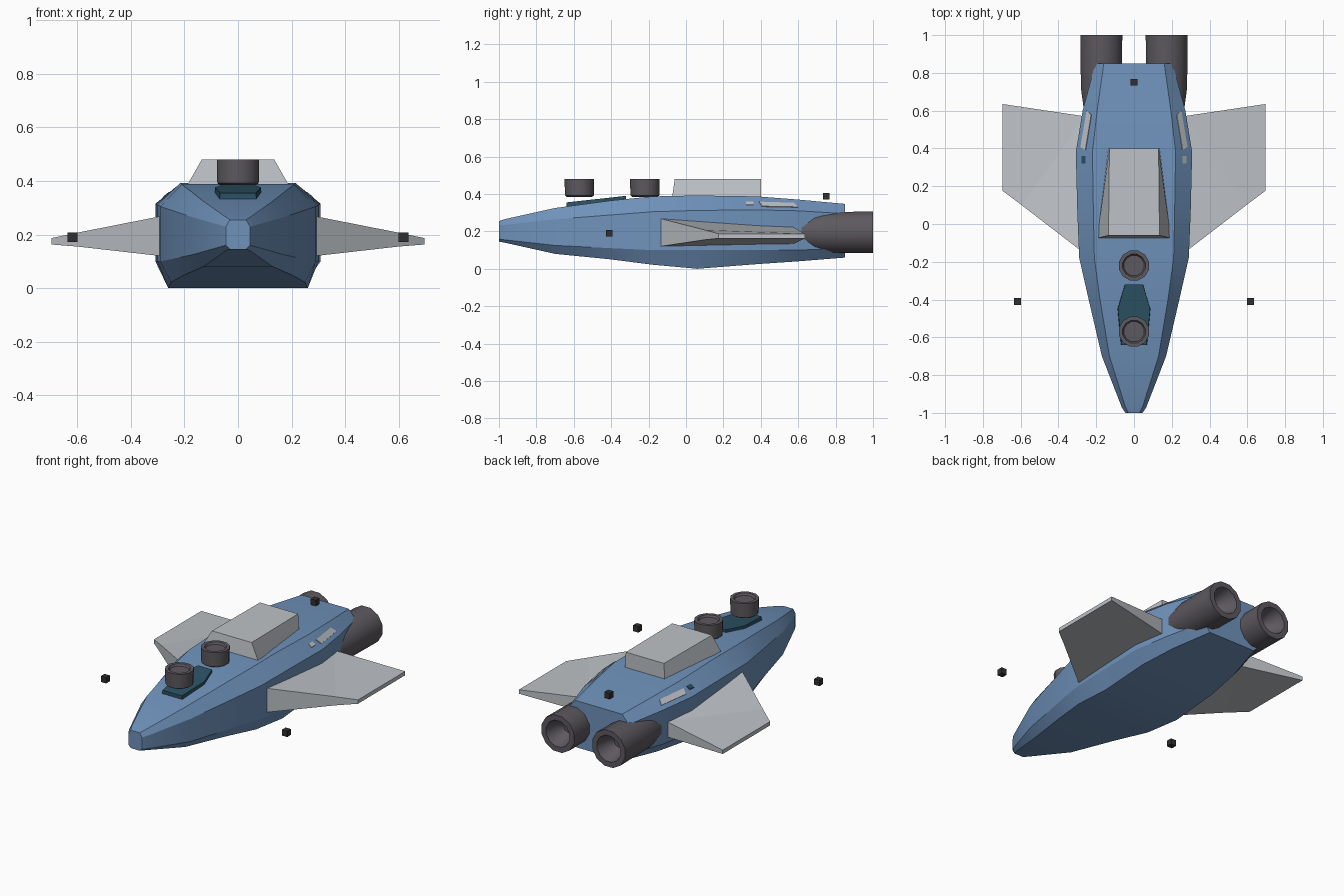
import bpy, bmesh, math
from mathutils import Vector

cube = bpy.data.objects.get("Cube")
if cube:
    bpy.data.objects.remove(cube, do_unlink=True)


def material(name, rgb):
    m = bpy.data.materials.new(name)
    m.use_nodes = True
    m.diffuse_color = (*rgb, 1)
    m.node_tree.nodes["Principled BSDF"].inputs["Base Color"].default_value = (*rgb, 1)
    return m


BLUE = material("hull_blue", (0.16, 0.29, 0.50))
LIGHT = material("light_grey", (0.51, 0.54, 0.57))
DARK = material("engine_grey", (0.11, 0.10, 0.115))
TEAL = material("glass_teal", (0.025, 0.085, 0.13))
BLACK = material("sensor_black", (0.03, 0.03, 0.032))


def build(name, verts, faces, mat, smooth=None):
    mesh = bpy.data.meshes.new(name)
    mesh.from_pydata([tuple(v) for v in verts], [], faces)
    bm = bmesh.new()
    bm.from_mesh(mesh)
    bmesh.ops.recalc_face_normals(bm, faces=bm.faces)
    bm.to_mesh(mesh)
    bm.free()
    mesh.materials.append(mat)
    ob = bpy.data.objects.new(name, mesh)
    bpy.context.collection.objects.link(ob)
    if smooth:
        bpy.ops.object.select_all(action='DESELECT')
        ob.select_set(True)
        bpy.context.view_layer.objects.active = ob
        bpy.ops.object.shade_smooth_by_angle(angle=math.radians(smooth))
    return ob


def loft(name, rings, mat, smooth=None):
    """Skin a list of equal-length closed rings and cap both ends."""
    n = len(rings[0])
    verts = [p for r in rings for p in r]
    faces = [(i * n + j, i * n + (j + 1) % n, (i + 1) * n + (j + 1) % n, (i + 1) * n + j)
             for i in range(len(rings) - 1) for j in range(n)]
    faces += [tuple(range(n)), tuple(range(len(verts) - n, len(verts)))]
    return build(name, verts, faces, mat, smooth)


def lathe(name, centre, axis, profile, sides, mat):
    """Turn (distance, radius) pairs around the y or z axis."""
    rings = []
    for d, r in profile:
        ring = []
        for k in range(sides):
            a = math.tau * (k + 0.5) / sides
            u, v = r * math.cos(a), r * math.sin(a)
            ring.append(Vector(centre) + Vector((u, d, v) if axis == 'y' else (u, v, d)))
        rings.append(ring)
    return loft(name, rings, mat, 40)


# Hull: y, top half width, top z, side half width, upper z, lower z, bottom half width, bottom z
STATIONS = [
    (-1.0, .03, .255, .045, .23, .16, .03, .145),
    (-.97, .045, .265, .065, .235, .155, .045, .14),
    (-.70, .13, .325, .17, .265, .125, .13, .08),
    (-.40, .18, .365, .24, .288, .11, .2, .05),
    (-.18, .21, .387, .29, .305, .1, .25, .022),
    (.06, .215, .392, .30, .312, .1, .26, 0),
    (.38, .22, .387, .308, .315, .1, .255, .025),
    (.60, .195, .37, .272, .31, .1, .225, .04),
    (.85, .16, .347, .205, .295, .11, .16, .06),
]
hull_rings = []
for y, tw, tz, w, uz, lz, bw, bz in STATIONS:
    half = [(tw, tz), (w, uz), (w, lz), (bw, bz)]
    hull_rings.append([(x, y, z) for x, z in half] + [(-x, y, z) for x, z in reversed(half)])
loft("hull", hull_rings, BLUE, 15)

# Roof box: straight back, flared skirt at the front
roof = [(s * x, y, z) for x, y, z in
        ((.13, .4, .48), (.135, -.06, .48), (.195, -.075, .375), (.135, .4, .375)) for s in (1, -1)]
build("roof_box", roof,
      [(0, 1, 3, 2), (2, 3, 5, 4), (0, 2, 4, 6), (1, 7, 5, 3), (0, 6, 7, 1), (4, 5, 7, 6)], LIGHT)

# Cockpit glass: six-sided raised pane
outline = [(.05, -.32), (.09, -.45), (.07, -.64)]
outline += [(-x, y) for x, y in reversed(outline)]
loft("cockpit_glass",
     [[(x, y, .32) for x, y in outline],
      [(x * .95, y, .39 + (y + .32) * .11) for x, y in outline]], TEAL)

# Roof thrusters: short drums with a shallow dished top
for name, y in (("front", -.57), ("rear", -.22)):
    lathe(name + "_roof_drum", (0, y, 0), 'z',
          [(.385, .07), (.392, .08), (.48, .082), (.48, .062), (.468, .055)], 12, DARK)

for side, s in (("left", 1), ("right", -1)):
    # Engine with a hollow nozzle
    lathe(side + "_engine", (s * .173, 0, .195), 'y',
          [(.6, .095), (.72, .112), (1.0, .115), (1.0, .082), (.93, .06), (.9, .03)], 12, DARK)

    # Wing: thick root wedge joined to a thin outer panel
    plan = [(.27, -.15, .118, .272), (.595, .1, .155, .208), (.695, .175, .163, .187),
            (.695, .635, .163, .187), (.26, .57, .13, .225)]
    verts = [(s * x, y, z) for x, y, lo, hi in plan for z in (lo, hi)]
    faces = [(0, 2, 8), (1, 3, 9), (2, 4, 6, 8), (3, 5, 7, 9)]
    faces += [(2 * i, 2 * i + 1, (2 * i + 3) % 10, (2 * i + 2) % 10) for i in range(5)]
    build(side + "_wing", verts, faces, LIGHT)

    # Thin light panel lying on the upper bevel of the hull
    a, b = STATIONS[6], STATIONS[7]

    def bevel(t, f, lift):
        top, low = [Vector((p[i], p[0], p[i + 1])).lerp(Vector((q[i], q[0], q[i + 1])), t)
                    for p, q, i in ((a, b, 1), (a, b, 3))]
        p = top.lerp(low, f) + Vector((.6, .1, .78)) * lift
        return (s * p.x, p.y, p.z)

    corners = [(.05, .42), (.12, .75), (1, .7), (.9, .35)]
    loft(side + "_bevel_panel", [[bevel(t, f, h) for t, f in corners] for h in (-.002, .004)], LIGHT)

    # Small marker lamp on the bevel
    patch = [(.257, .32), (.277, .32), (.277, .36), (.257, .36)]
    loft(side + "_marker", [[(s * x, y, .355 - (x - .257) * .8 + h) for x, y in patch]
                            for h in (-.004, .005)], LIGHT if s > 0 else TEAL)

# Free-floating sensor cubes
for name, x, y, z in (("left", .617, -.41, .19), ("right", -.617, -.41, .19), ("rear", 0, .75, .388)):
    h = .018
    loft(name + "_sensor",
         [[(x + i * h, y + j * h, z + k * h) for i, j in ((-1, -1), (1, -1), (1, 1), (-1, 1))]
          for k in (-1, 1)], BLACK)
